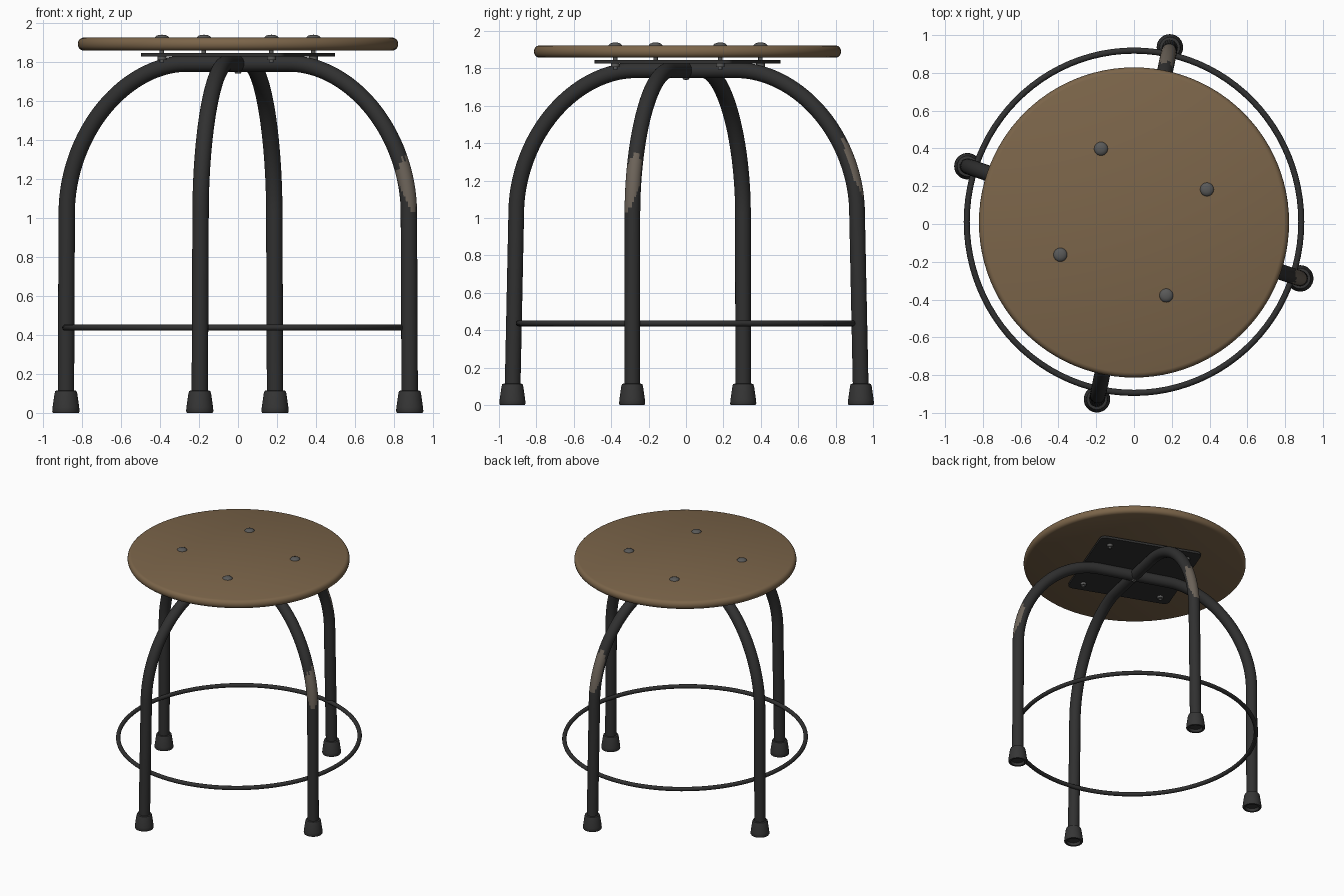
import bpy, bmesh, math, random
from mathutils import Vector

if "Cube" in bpy.data.objects:
    bpy.data.objects.remove(bpy.data.objects["Cube"])

random.seed(4)


def mat(name, col):
    m = bpy.data.materials.new(name)
    m.diffuse_color = (*col, 1)
    m.use_nodes = True
    m.node_tree.nodes["Principled BSDF"].inputs["Base Color"].default_value = m.diffuse_color
    return m


WOOD = mat("brown wood", (0.20, 0.13, 0.068))
BLACK = mat("black painted metal", (0.030, 0.030, 0.030))
RUBBER = mat("dark rubber", (0.036, 0.036, 0.036))
WORN = mat("worn bare metal", (0.15, 0.125, 0.10))
STEEL = mat("grey steel", (0.10, 0.10, 0.098))


def finish(name, bm, mats, angle=40):
    bmesh.ops.recalc_face_normals(bm, faces=bm.faces)
    me = bpy.data.meshes.new(name)
    bm.to_mesh(me)
    bm.free()
    for m in mats:
        me.materials.append(m)
    ob = bpy.data.objects.new(name, me)
    bpy.context.collection.objects.link(ob)
    bpy.ops.object.select_all(action='DESELECT')
    ob.select_set(True)
    bpy.context.view_layer.objects.active = ob
    bpy.ops.object.shade_smooth_by_angle(angle=math.radians(angle))
    return ob


def lathe(name, profile, pos, m, sides=32):
    """Spin an (r, z) profile that starts and ends on the axis."""
    bm = bmesh.new()
    rings = []
    for r, z in profile:
        n = 1 if r == 0 else sides
        rings.append([bm.verts.new((pos[0] + r * math.cos(2 * math.pi * i / sides),
                                    pos[1] + r * math.sin(2 * math.pi * i / sides),
                                    pos[2] + z)) for i in range(n)])
    for a, b in zip(rings, rings[1:]):
        for i in range(sides):
            j = (i + 1) % sides
            vs = [a[i % len(a)], a[j % len(a)], b[j % len(b)], b[i % len(b)]]
            bm.faces.new(list(dict.fromkeys(vs)))
    return finish(name, bm, [m])


def leg_arch(name, foot_a, foot_b, lean, worn):
    """Bent tube running from one foot over the top to the other."""
    flat, low, top, rad, sides, p = 0.28, 1.03, 1.79, 0.042, 24, 1.9

    def half(foot):
        f = Vector((*foot, 0))
        u, R = f.normalized(), f.length
        S = R * lean
        pts = [u * R + Vector((0, 0, 0.05))]
        for k in range(1, 5):
            t = k / 4
            pts.append(u * (R + (S - R) * t) + Vector((0, 0, 0.05 + (low - 0.05) * t)))
        for k in range(1, 41):
            a = math.pi / 2 * k / 40
            c, s = max(math.cos(a), 0) ** (2 / p), math.sin(a) ** (2 / p)
            pts.append(u * (flat + (S - flat) * c) + Vector((0, 0, low + (top - low) * s)))
        return pts

    path = half(foot_a) + half(foot_b)[::-1]
    side = Vector((foot_b[1] - foot_a[1], foot_a[0] - foot_b[0], 0)).normalized()
    bm = bmesh.new()
    rings = []
    for i, c in enumerate(path):
        t = (path[min(i + 1, len(path) - 1)] - path[max(i - 1, 0)]).normalized()
        n = side.cross(t).normalized()
        rings.append([bm.verts.new(c + rad * (math.cos(2 * math.pi * k / sides) * n
                                              + math.sin(2 * math.pi * k / sides) * side))
                      for k in range(sides)])
    for i, (a, b) in enumerate(zip(rings, rings[1:])):
        mid = (path[i] + path[i + 1]) / 2
        for k in range(sides):
            j = (k + 1) % sides
            f = bm.faces.new((a[k], a[j], b[j], b[k]))
            c = f.calc_center_median()
            f.material_index = 1 if worn(c, (c - mid) / rad) else 0
    bm.faces.new(rings[0])
    bm.faces.new(rings[-1])
    return finish(name, bm, [BLACK, WORN])


def worn_right(c, n):
    # chipped paint facing front and outwards on the right leg
    d = n.dot(Vector((0.6, -0.8, 0)))
    return (c.x > 0.5 and d > -0.3 and
            1.15 - 0.12 * d < c.z < 1.29 + 0.05 * n.x + random.uniform(-0.02, 0.02))


def worn_back(c, n):
    # chipped paint on the outer face of the back leg
    d = n.dot(Vector((0.1, 0.9, 0.3)))
    return (c.y > 0.5 and d > 0.1 and
            1.22 - 0.12 * d < c.z < 1.36 + 0.08 * d + random.uniform(-0.02, 0.02))


# Seat disc with a rounded rim
seat_profile = [(0, 1.857), (0.795, 1.857)]
for k in range(1, 8):
    a = -math.pi / 2 + math.pi * k / 8
    seat_profile.append((0.797 + 0.024 * math.cos(a), 1.89 + 0.031 * math.sin(a)))
seat_profile += [(0.795, 1.923), (0, 1.923)]
lathe("seat", seat_profile, (0, 0.008, 0), WOOD, 96)

# Two crossing leg arches
LEFT, RIGHT = (-0.882, 0.306), (0.88, -0.288)
FRONT, BACK = (-0.196, -0.928), (0.19, 0.935)
leg_arch("side_leg_arch", LEFT, RIGHT, 0.995, worn_right)
leg_arch("front_back_leg_arch", FRONT, BACK, 0.978, worn_back)

# Rubber feet, tapered and hollow underneath
foot_profile = [(0, 0.02), (0.046, 0.02), (0.052, 0.0), (0.066, 0.0), (0.07, 0.008),
                (0.068, 0.03), (0.058, 0.1), (0.054, 0.113), (0.04, 0.115), (0, 0.115)]
for nm, p in (("left", LEFT), ("right", RIGHT), ("front", FRONT), ("back", BACK)):
    lathe(nm + "_rubber_foot", foot_profile, (p[0], p[1], 0), RUBBER)

# Foot ring
bpy.ops.mesh.primitive_torus_add(major_segments=96, minor_segments=12, major_radius=0.89,
                                 minor_radius=0.016, location=(0, 0.012, 0.437))
ring = bpy.context.object
ring.name = "foot_ring"
ring.scale = (0.995, 1.018, 1)
ring.data.materials.append(BLACK)
bpy.ops.object.shade_smooth_by_angle(angle=math.radians(60))

# Mounting plate with rounded corners
bm = bmesh.new()
outline = []
for q in range(4):
    for k in range(6):
        corner = math.radians(24 + 90 * q)
        a = corner + math.radians(-45 + 18 * k)
        outline.append((0.50 * math.cos(corner) + 0.04 * math.cos(a),
                        0.008 + 0.50 * math.sin(corner) + 0.04 * math.sin(a)))
base = bm.faces.new([bm.verts.new((x, y, 1.827)) for x, y in outline])
ext = bmesh.ops.extrude_face_region(bm, geom=[base])
bmesh.ops.translate(bm, vec=(0, 0, 0.018),
                    verts=[v for v in ext["geom"] if isinstance(v, bmesh.types.BMVert)])
finish("mounting_plate", bm, [BLACK])

# Bolts: domed head above the seat, shaft and nut below the plate
head = [(0, 1.918), (0.037, 1.918), (0.036, 1.925), (0.029, 1.932), (0.016, 1.937), (0, 1.938)]
shaft = [(0, 1.795), (0.011, 1.795), (0.011, 1.808), (0.023, 1.808), (0.023, 1.828),
         (0.012, 1.828), (0.012, 1.87), (0, 1.87)]
for i in range(4):
    a = math.radians(24 + 90 * i)
    pos = (0.425 * math.cos(a) - 0.002, 0.425 * math.sin(a) + 0.01, 0)
    lathe(f"bolt_head_{i + 1}", head, pos, STEEL, 24)
    lathe(f"bolt_nut_{i + 1}", shaft, pos, STEEL, 12)

# Small bolt under the crossing of the arches
lathe("centre_bolt", [(0, 1.738), (0.014, 1.74), (0.018, 1.748), (0.018, 1.77), (0, 1.77)],
      (0, 0, 0), STEEL, 16)
